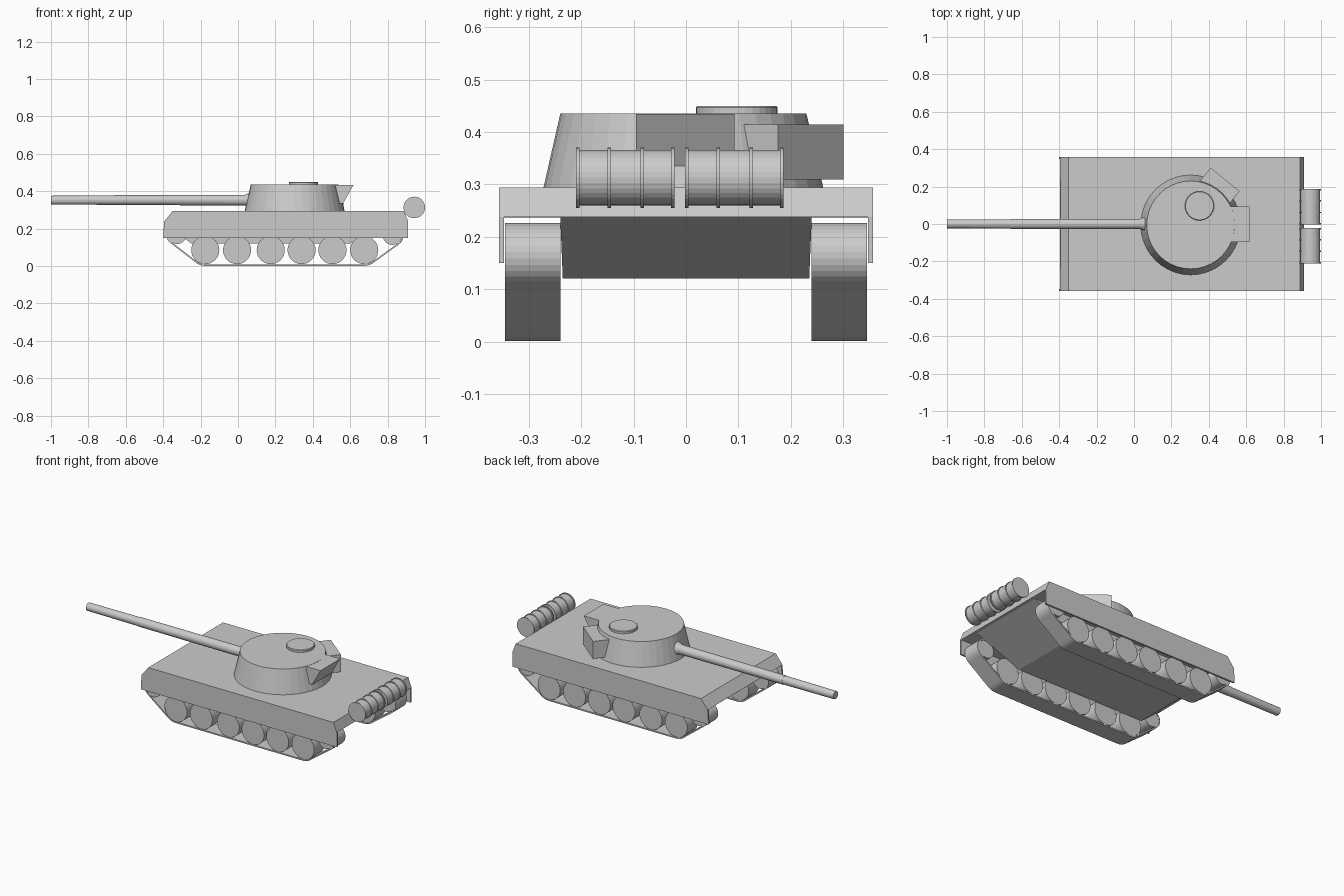
import bpy, bmesh
from math import pi, cos, sin, atan2, radians
from mathutils import Matrix, Vector

if "Cube" in bpy.data.objects:
    bpy.data.objects.remove(bpy.data.objects["Cube"])


def finish(name, bm):
    bmesh.ops.recalc_face_normals(bm, faces=bm.faces)
    me = bpy.data.meshes.new(name)
    bm.to_mesh(me)
    bm.free()
    ob = bpy.data.objects.new(name, me)
    bpy.context.collection.objects.link(ob)
    return ob


def extrude_xz(name, profile, y0, y1):
    """Solid from an x-z outline, spanning y0 to y1."""
    bm = bmesh.new()
    face = bm.faces.new([bm.verts.new((x, y0, z)) for x, z in profile])
    res = bmesh.ops.extrude_face_region(bm, geom=[face])
    verts = [v for v in res["geom"] if isinstance(v, bmesh.types.BMVert)]
    bmesh.ops.translate(bm, verts=verts, vec=(0, y1 - y0, 0))
    return finish(name, bm)


def lathe(name, profile, origin, axis, sides=32):
    """Closed solid of revolution; profile holds (distance along axis, radius)."""
    rot = Vector((0, 0, 1)).rotation_difference(Vector(axis)).to_matrix()
    bm = bmesh.new()
    rings = [[bm.verts.new(Vector(origin) + rot @ Vector((
        r * cos(2 * pi * i / sides), r * sin(2 * pi * i / sides), d)))
        for i in range(sides)] for d, r in profile]
    for a, b in zip(rings, rings[1:]):
        for i in range(sides):
            j = (i + 1) % sides
            bm.faces.new((a[i], a[j], b[j], b[i]))
    bm.faces.new(rings[0])
    bm.faces.new(rings[-1])
    return finish(name, bm)


def track_outline(offset):
    """Outer tangent outline around the four corner wheels."""
    circles = [(-0.175, 0.085, 0.076), (0.675, 0.085, 0.076),
               (0.825, 0.165, 0.053), (-0.325, 0.168, 0.050)]
    n, pts, normals = len(circles), [], []
    for k in range(n):
        x0, z0, r0 = circles[k]
        x1, z1, r1 = circles[(k + 1) % n]
        d = Vector((x1 - x0, z1 - z0))
        tilt = (r0 - r1) / d.length
        normals.append(atan2(d.y, d.x) - pi / 2 + math_asin(tilt))
    for k, (x, z, r) in enumerate(circles):
        a0, a1 = normals[k - 1], normals[k]
        a1 = a0 + (a1 - a0) % (2 * pi)
        steps = 5 if k < 2 else 12
        for s in range(steps + 1):
            a = a0 + (a1 - a0) * s / steps
            pts.append((x + (r + offset) * cos(a), z + (r + offset) * sin(a)))
    return pts


def math_asin(v):
    return atan2(v, (1 - v * v) ** 0.5)


def track_belt(name, y0, y1):
    bm = bmesh.new()
    loops = [[bm.verts.new((x, y, z)) for x, z in track_outline(off)]
             for off, y in ((0.008, y0), (0.008, y1), (0, y1), (0, y0))]
    n = len(loops[0])
    for k in range(4):
        a, b = loops[k], loops[(k + 1) % 4]
        for i in range(n):
            j = (i + 1) % n
            bm.faces.new((a[i], a[j], b[j], b[i]))
    return finish(name, bm)


# Upper hull deck
extrude_xz("upper_hull", [(-0.395, 0.237), (-0.35, 0.294), (0.888, 0.294),
                          (0.91, 0.238)], -0.357, 0.357)

# Lower hull tub, narrowing slightly toward the belly
tub = extrude_xz("lower_hull", [(-0.395, 0.238), (-0.25, 0.12), (0.60, 0.12),
                                (0.89, 0.238)], -0.24, 0.24)
for v in tub.data.vertices:
    if v.co.z < 0.13:
        v.co.y *= 0.98

# Side skirts and running gear, mirrored left and right
for side, s in (("right", -1), ("left", 1)):
    extrude_xz(side + "_skirt", [(-0.40, 0.15), (-0.395, 0.237), (0.91, 0.238),
                                 (0.91, 0.15)], s * 0.347, s * 0.357)
    track_belt(side + "_track", s * 0.24, s * 0.345)
    for i, x in enumerate((-0.175, -0.005, 0.175, 0.34, 0.505, 0.675)):
        lathe(f"{side}_road_wheel_{i + 1}", [(0, 0.075), (0.103, 0.075)],
              (x, s * 0.241, 0.085), (0, s, 0))
    lathe(side + "_front_sprocket", [(0, 0.050), (0.103, 0.050)],
          (-0.325, s * 0.241, 0.168), (0, s, 0))
    lathe(side + "_rear_idler", [(0, 0.052), (0.103, 0.052)],
          (0.825, s * 0.241, 0.165), (0, s, 0))

# Turret and hatch
lathe("turret", [(0.294, 0.267), (0.435, 0.235)], (0.303, -0.005, 0), (0, 0, 1), 40)
lathe("hatch", [(0.43, 0.078), (0.447, 0.078), (0.450, 0.075)],
      (0.35, 0.097, 0), (0, 0, 1))

# Gun barrel with flared collar at the turret
lathe("gun_barrel", [(-1.0, 0.0235), (-0.66, 0.025), (-0.66, 0.0265),
                     (0.035, 0.028), (0.066, 0.042), (0.12, 0.042)],
      (0, 0, 0.352), (1, 0, 0), 24)

# Rear stowage box with sloped back
extrude_xz("rear_stowage_box", [(0.50, 0.434), (0.618, 0.434), (0.562, 0.335),
                                (0.50, 0.335)], -0.095, 0.093)

# Angled side stowage box
bm = bmesh.new()
bmesh.ops.create_cube(bm, size=1, matrix=Matrix.Translation((0.456, 0.199, 0.3615))
                      @ Matrix.Rotation(radians(-39), 4, "Z")
                      @ Matrix.Diagonal((0.199, 0.10, 0.105, 1)))
finish("side_stowage_box", bm)

# Two ribbed fuel drums across the stern
for i, y0 in enumerate((-0.21, -0.002)):
    prof = [(0, 0.0575)]
    for d in (0.0, 0.06, 0.123, 0.181):
        if d:
            prof += [(d, 0.053), (d, 0.0575)]
        prof += [(d + 0.007, 0.0575)]
        if d < 0.18:
            prof += [(d + 0.007, 0.053)]
    lathe(f"fuel_drum_{i + 1}", prof, (0.9425, y0, 0.313), (0, 1, 0))
